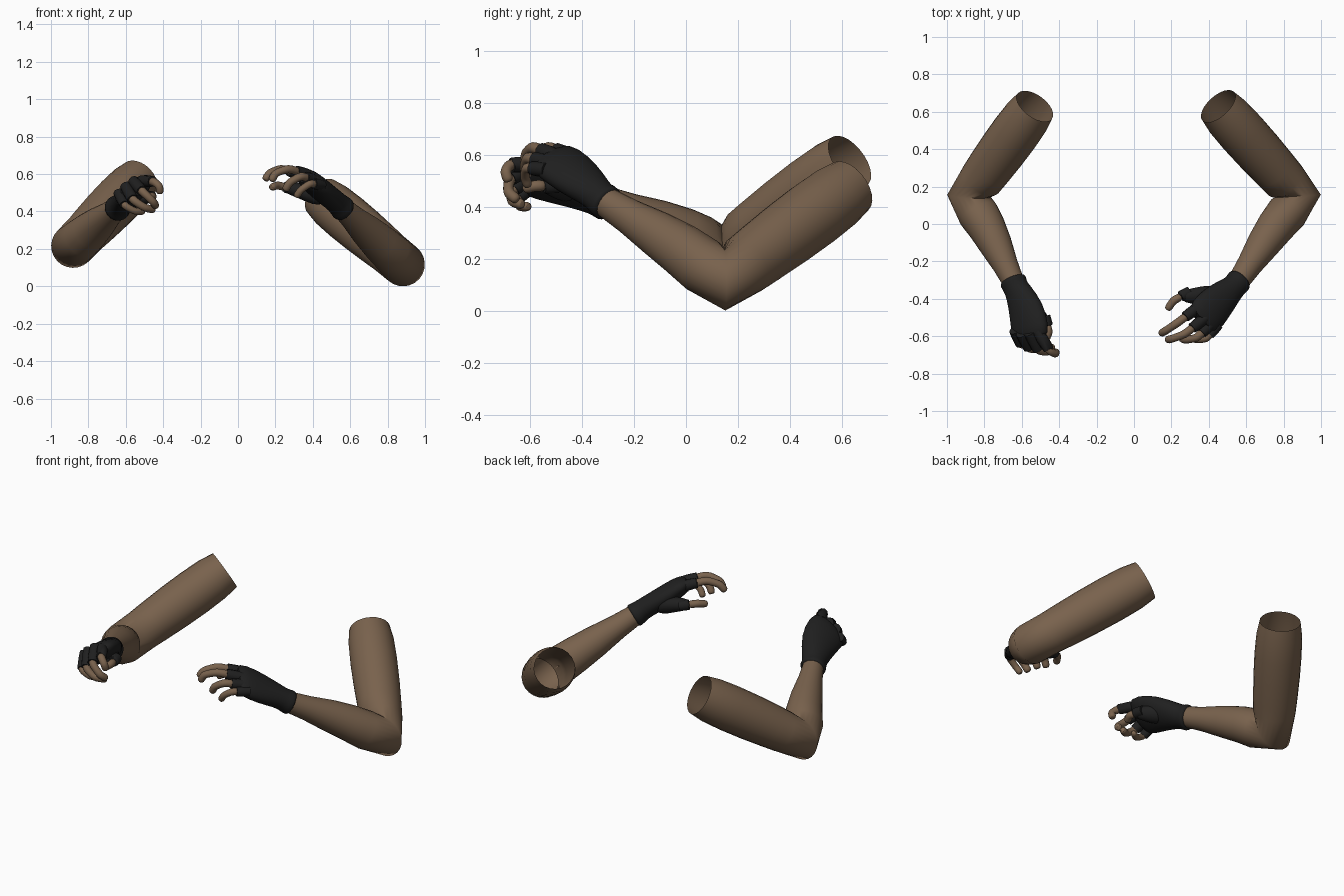
import bpy, bmesh, math
from mathutils import Vector as V

if "Cube" in bpy.data.objects:
    bpy.data.objects.remove(bpy.data.objects["Cube"])


def material(name, rgb):
    m = bpy.data.materials.new(name)
    m.diffuse_color = (*rgb, 1)
    m.use_nodes = True
    m.node_tree.nodes["Principled BSDF"].inputs["Base Color"].default_value = m.diffuse_color
    return m


SKIN = material("brown skin", (0.19, 0.122, 0.074))
GLOVE = material("black glove", (0.014, 0.014, 0.014))


def loft(name, sections, ref, mat, sides=10, caps=(True, True), subdiv=0, angle=50):
    """Skin elliptical rings (centre, half width along ref, half thickness)."""
    bm = bmesh.new()
    pts = [V(s[0]) for s in sections]
    ref, last, rings = V(ref).normalized(), len(pts) - 1, []
    for i, (c, w, h) in enumerate(sections):
        t = V()
        if i > 0:
            t += (pts[i] - pts[i - 1]).normalized()
        if i < last:
            t += (pts[i + 1] - pts[i]).normalized()
        t.normalize()
        a = (ref - ref.dot(t) * t).normalized()
        b = t.cross(a)
        rings.append([bm.verts.new(pts[i] + a * w * math.cos(k * math.tau / sides)
                                   + b * h * math.sin(k * math.tau / sides))
                      for k in range(sides)])
    for r, q in zip(rings, rings[1:]):
        for k in range(sides):
            j = (k + 1) % sides
            bm.faces.new((r[k], r[j], q[j], q[k]))
    if caps[0]:
        bm.faces.new(rings[0][::-1])
    if caps[1]:
        bm.faces.new(rings[-1])
    me = bpy.data.meshes.new(name)
    bm.to_mesh(me)
    bm.free()
    me.materials.append(mat)
    ob = bpy.data.objects.new(name, me)
    bpy.context.collection.objects.link(ob)
    if subdiv:
        s = ob.modifiers.new("smooth", "SUBSURF")
        s.levels = s.render_levels = subdiv
    bpy.ops.object.select_all(action="DESELECT")
    ob.select_set(True)
    bpy.context.view_layer.objects.active = ob
    bpy.ops.object.shade_smooth_by_angle(angle=math.radians(angle))
    return ob


def arm(side, shoulder, elbow, wrist):
    """Open tube from shoulder to wrist, creased at the elbow."""
    s, e, w = V(shoulder), V(elbow), V(wrist)
    u, f = (s - e).normalized(), (w - e).normalized()
    bow = (u + f).normalized() * 0.012
    sec = [(s, .114), (s.lerp(e, .12), .127), (s.lerp(e, .3), .131),
           (s.lerp(e, .5), .129), (s.lerp(e, .7), .123), (e + u * .125, .118),
           (e, .117), (e + f * .12, .110), (e.lerp(w, .35) + bow, .102),
           (e.lerp(w, .55) + bow, .089), (e.lerp(w, .78) + bow * .5, .069),
           (w, .057)]
    loft(side + "_arm", [(c, r, r) for c, r in sec], u.cross(f), SKIN, 24,
         (False, True), angle=75)


def finger(name, pts, ref, r, cover, sleeve=1.3):
    """Bare finger with a glove sleeve over its root."""
    p = [V(q) for q in pts]
    tip = p[-1] + (p[-1] - p[-2]).normalized() * .012
    sec = [(p[0], r, r), (p[0].lerp(p[1], .6), r, r), (p[1], r, r)]
    for a, b in zip(p[1:], p[2:]):
        sec += [(a.lerp(b, .5), r * .94, r * .94), (b, r * .95, r * .95)]
    sec.append((tip, r * .6, r * .6))
    loft(name, sec, ref, SKIN, 8, subdiv=1)
    back = p[0] - (p[1] - p[0]).normalized() * .05
    end = p[0].lerp(p[1], cover)
    loft(name + "_glove", [(back, r * sleeve * .95, r * sleeve * .95),
                           (p[0], r * sleeve, r * sleeve),
                           (end, r * 1.2, r * 1.2), (end, r, r)], ref, GLOVE, 10)


def hand(side, ref, palm, fingers, thumb, cover):
    loft(side + "_glove", palm, ref, GLOVE, 16, subdiv=1)
    for n, pts in fingers.items():
        finger(side + "_" + n, pts, ref, .022 if n == "little_finger" else .0245, cover)
    # thumb: glove-covered base, bare end
    a, b, c, d, e = thumb
    loft(side + "_thumb_glove", [(a, .06, .055), (b, .056, .048),
                                 (V(b).lerp(V(c), .6), .040, .038), (c, .031, .031)],
         ref, GLOVE, 12, subdiv=1)
    finger(side + "_thumb", (c, d, e), ref, .024, .1)


# left arm (+x): open, reaching hand
arm("left", (.45, .63, .475), (.882, .15, .117), (.55, -.32, .425))
hand("left", (-.65, .65, .41),
     [((.57, -.295, .407), .070, .068), ((.56, -.306, .415), .073, .071),
      ((.54, -.33, .435), .067, .063), ((.52, -.35, .455), .074, .06),
      ((.445, -.42, .512), .108, .063), ((.385, -.49, .57), .116, .056),
      ((.35, -.53, .592), .102, .042)],
     {"index_finger": [(.31, -.47, .605), (.23, -.53, .63), (.17, -.57, .607), (.148, -.583, .575)],
      "middle_finger": [(.345, -.53, .605), (.27, -.59, .63), (.20, -.615, .605), (.182, -.618, .57)],
      "ring_finger": [(.385, -.56, .575), (.335, -.61, .59), (.275, -.62, .555), (.256, -.612, .52)],
      "little_finger": [(.42, -.575, .545), (.385, -.615, .55), (.335, -.62, .515), (.315, -.61, .485)]},
     [(.47, -.38, .465), (.36, -.385, .505), (.255, -.385, .53), (.21, -.41, .54), (.183, -.45, .53)],
     .45)

# right arm (-x): half-closed hand
arm("right", (-.53, .63, .575), (-.882, .15, .215), (-.64, -.32, .425))
hand("right", (.78, 0, .62),
     [((-.650, -.295, .412), .072, .070), ((-.645, -.308, .417), .076, .073),
      ((-.635, -.335, .428), .070, .065), ((-.62, -.36, .44), .076, .062),
      ((-.575, -.46, .485), .112, .064), ((-.555, -.56, .515), .124, .058),
      ((-.555, -.625, .52), .112, .044)],
     {"index_finger": [(-.49, -.615, .562), (-.45, -.68, .56), (-.42, -.695, .535), (-.418, -.685, .505)],
      "middle_finger": [(-.54, -.62, .54), (-.51, -.68, .505), (-.455, -.685, .455), (-.44, -.655, .43)],
      "ring_finger": [(-.585, -.62, .505), (-.56, -.67, .46), (-.50, -.67, .42), (-.455, -.635, .41)],
      "little_finger": [(-.625, -.605, .47), (-.605, -.65, .43), (-.55, -.64, .40), (-.51, -.61, .40)]},
     [(-.585, -.43, .465), (-.525, -.48, .475), (-.465, -.54, .48), (-.455, -.58, .48), (-.47, -.615, .47)],
     .85)
